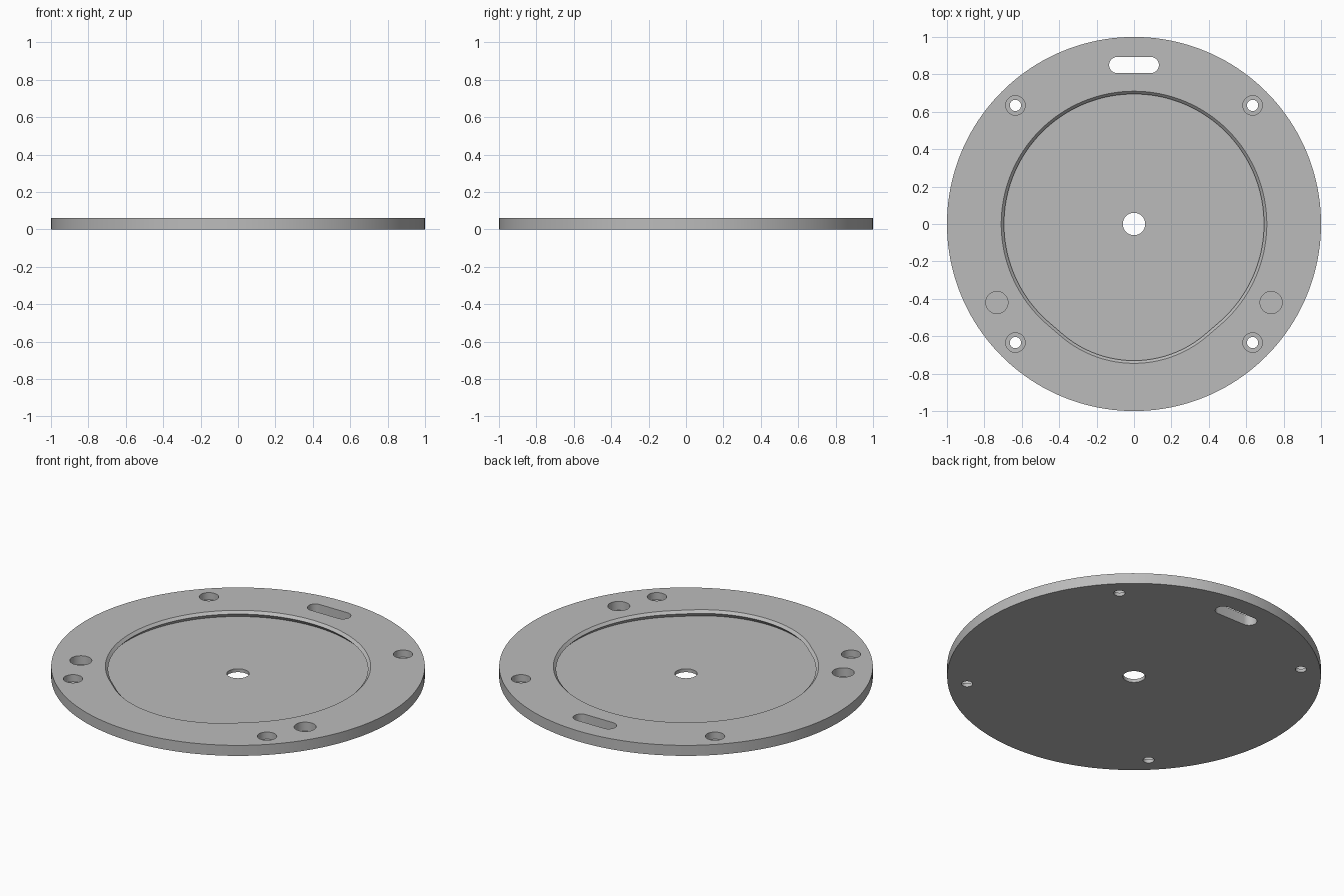
import bpy, bmesh
from math import sin, cos, pi, acos

cube = bpy.data.objects.get("Cube")
if cube:
    bpy.data.objects.remove(cube, do_unlink=True)

THICK = 0.062
FLOOR = 0.02
OVER = 0.02  # how far cutters overshoot the plate

grey = bpy.data.materials.new("plain grey")
grey.use_nodes = True
colour = (0.5, 0.5, 0.5, 1)
grey.diffuse_color = colour
grey.node_tree.nodes["Principled BSDF"].inputs["Base Color"].default_value = colour


def circle(radius, x=0, y=0, n=48):
    return [(x + radius * cos(2 * pi * i / n), y + radius * sin(2 * pi * i / n))
            for i in range(n)]


def slot(half_length, radius, y, n=16):
    """Outline of a slot with round ends."""
    pts = []
    for side in (1, -1):
        for i in range(n + 1):
            a = -pi / 2 + pi * i / n
            pts.append((side * (half_length - radius + radius * cos(a)),
                        y + side * radius * sin(a)))
    return pts


def recess_outline(inset):
    """Large circle joined by tangents to a smaller one nearer the front."""
    big, small, shift = 0.71, 0.60, 0.145
    t = acos((big - small) / shift)
    pts = []
    for i in range(129):
        a = -pi / 2 + t + (2 * pi - 2 * t) * i / 128
        pts.append(((big - inset) * cos(a), (big - inset) * sin(a)))
    for i in range(41):
        a = -pi / 2 - t + 2 * t * i / 40
        pts.append(((small - inset) * cos(a), (small - inset) * sin(a) - shift))
    return pts


def loft(name, levels):
    """Closed solid through outlines stacked at given heights."""
    bm = bmesh.new()
    rings = [[bm.verts.new((x, y, z)) for x, y in pts] for z, pts in levels]
    for low, high in zip(rings, rings[1:]):
        n = len(low)
        for i in range(n):
            j = (i + 1) % n
            bm.faces.new((low[i], low[j], high[j], high[i]))
    bm.faces.new(rings[0][::-1])
    bm.faces.new(rings[-1])
    bmesh.ops.recalc_face_normals(bm, faces=bm.faces)
    mesh = bpy.data.meshes.new(name)
    bm.to_mesh(mesh)
    bm.free()
    mesh.materials.append(grey)
    obj = bpy.data.objects.new(name, mesh)
    bpy.context.collection.objects.link(obj)
    return obj


def prism(name, pts, bottom):
    return loft(name, [(bottom, pts), (THICK + OVER, pts)])


# Round plate
plate = loft("round_plate", [(0, circle(1, n=160)), (THICK, circle(1, n=160))])

# Recess with a chamfered lip and an undercut wall below it
cutters = [loft("recess_cutter", [
    (FLOOR, recess_outline(-0.012)),
    (THICK - 0.015, recess_outline(0.015)),
    (THICK, recess_outline(0)),
    (THICK + OVER, recess_outline(0)),
])]

# Centre hole and handle slot
cutters.append(prism("centre_hole_cutter", circle(0.06), -OVER))
cutters.append(prism("slot_cutter", slot(0.133, 0.043, 0.85), -OVER))

# Counterbored screw holes, and blind pockets near the front
for sx in (-1, 1):
    for sy in (-1, 1):
        x, y = sx * 0.634, sy * 0.634
        cutters.append(loft("screw_hole_cutter", [
            (-OVER, circle(0.03, x, y)),
            (FLOOR, circle(0.03, x, y)),
            (FLOOR, circle(0.052, x, y)),
            (THICK + OVER, circle(0.052, x, y)),
        ]))
    cutters.append(prism("pocket_cutter", circle(0.059, sx * 0.733, -0.42), 0.01))

# Cut everything, then remove the cutters
bpy.context.view_layer.objects.active = plate
for cutter in cutters:
    cutter.hide_render = True
    mod = plate.modifiers.new("cut", 'BOOLEAN')
    mod.operation = 'DIFFERENCE'
    mod.solver = 'EXACT'
    mod.object = cutter
    bpy.ops.object.modifier_apply(modifier=mod.name)
    bpy.data.objects.remove(cutter, do_unlink=True)

bpy.ops.object.select_all(action='DESELECT')
plate.select_set(True)
bpy.ops.object.shade_smooth_by_angle(angle=pi / 6)
